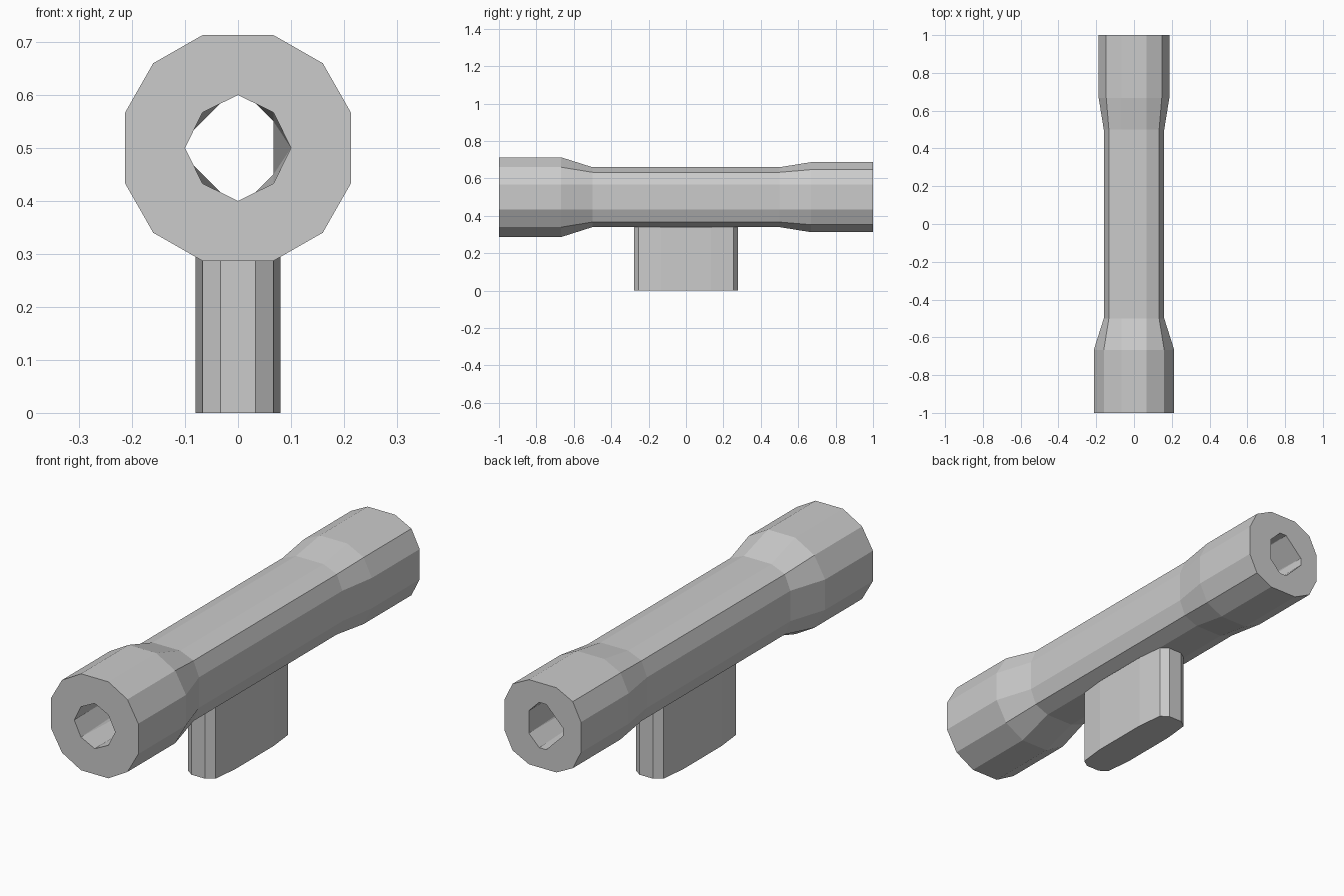
import bpy, bmesh

if "Cube" in bpy.data.objects:
    bpy.data.objects.remove(bpy.data.objects["Cube"])

ZC = 0.5  # height of the tube axis


def finish(bm, name):
    bmesh.ops.recalc_face_normals(bm, faces=bm.faces[:])
    mesh = bpy.data.meshes.new(name)
    bm.to_mesh(mesh)
    bm.free()
    obj = bpy.data.objects.new(name, mesh)
    bpy.context.collection.objects.link(obj)
    return obj


def mirrored(quarter):
    """Closed outline from a first-quadrant run of points, mirrored on both axes."""
    half = quarter + [(-a, b) for a, b in reversed(quarter)]
    return half + [(-a, -b) for a, b in half]


def ring(bm, points, y):
    return [bm.verts.new((x, y, ZC + z)) for x, z in points]


def loop_edges(bm, verts):
    n = len(verts)
    return [bm.edges.get((verts[i], verts[(i + 1) % n])) for i in range(n)]


# Hollow sight tube: twelve-sided body flaring at both ends
bm = bmesh.new()
stations = [(-1, .213, .16), (-.667, .213, .16), (-.5, .16, .133),
            (.5, .16, .133), (.667, .187, .147), (1, .187, .147)]
outer = [ring(bm, mirrored([(r, .067), (d, d), (.067, r)]), y)
         for y, r, d in stations]
for a, b in zip(outer, outer[1:]):
    for i in range(12):
        j = (i + 1) % 12
        bm.faces.new((a[i], a[j], b[j], b[i]))

# Bore: octagon in front, turned octagon with a flatter right side at the back
front = ring(bm, [(.1, 0), (.067, .067), (0, .1), (-.067, .067),
                  (-.1, 0), (-.067, -.067), (0, -.1), (.067, -.067)], -1)
upper = [(.067, .05), (.017, .1), (-.017, .1), (-.1, .017)]
back = ring(bm, upper + [(x, -z) for x, z in reversed(upper)], 1)
for k in range(8):
    bm.faces.new((front[k], back[k - 1], back[k]))
    bm.faces.new((front[k], back[k], front[(k + 1) % 8]))

# Flat end faces around the bore
for rim, hole in ((outer[0], front), (outer[-1], back)):
    bmesh.ops.triangle_fill(bm, use_beauty=True,
                            edges=loop_edges(bm, rim) + loop_edges(bm, hole))
finish(bm, "sight_tube")

# Mount: rounded upright block under the tube
bm = bmesh.new()
outline = mirrored([(.08, .133), (.067, .253), (.033, .277)])
face = bm.faces.new([bm.verts.new((x, y, 0)) for x, y in outline])
top = bmesh.ops.extrude_face_region(bm, geom=[face], use_keep_orig=True)["geom"]
bmesh.ops.translate(bm, vec=(0, 0, .34),
                    verts=[v for v in top if isinstance(v, bmesh.types.BMVert)])
finish(bm, "mount")
